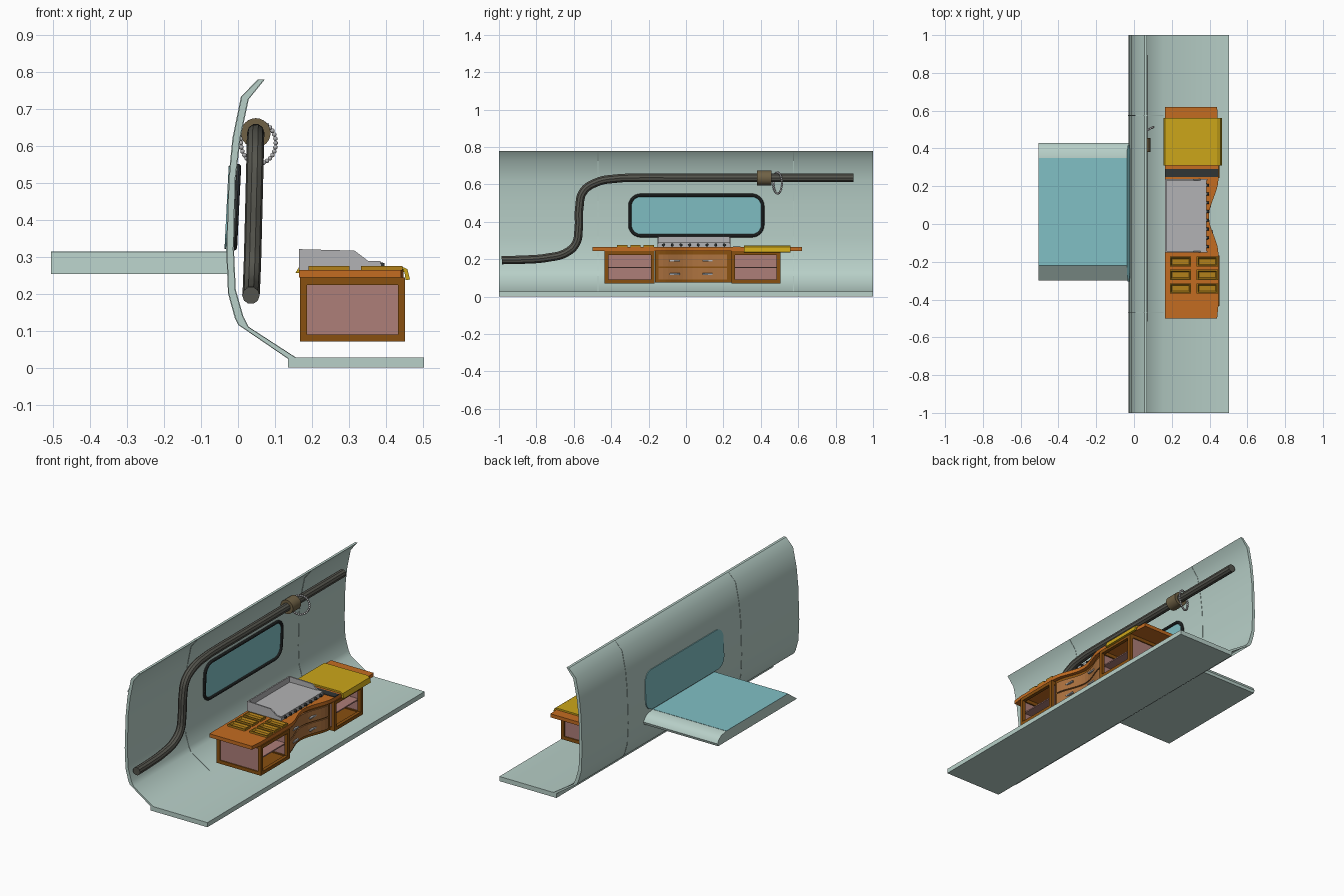
import bpy, bmesh
from math import pi, cos, sin
from mathutils import Vector, Matrix

if "Cube" in bpy.data.objects:
    bpy.data.objects.remove(bpy.data.objects["Cube"])


def mat(name, r, g, b):
    m = bpy.data.materials.new(name)
    m.diffuse_color = (r, g, b, 1)
    m.use_nodes = True
    m.node_tree.nodes["Principled BSDF"].inputs["Base Color"].default_value = m.diffuse_color
    return m


SHELL = mat("pale_green", .48, .63, .58)
TEAL = mat("teal", .22, .53, .56)
DARK = mat("dark_metal", .03, .035, .035)
PIPE = mat("pipe_grey", .09, .09, .075)
BRASS = mat("bronze", .16, .12, .06)
STEEL = mat("steel", .45, .45, .46)
ORANGE = mat("orange_wood", .55, .15, .015)
BROWN = mat("brown_wood", .25, .08, .005)
DRAWER = mat("drawer_wood", .42, .17, .05)
PINK = mat("pink_panel", .42, .21, .19)
YELLOW = mat("yellow_cloth", .6, .38, .01)
GOLD = mat("gold", .45, .22, .01)


def finish(name, bm, m, smooth=False):
    bmesh.ops.recalc_face_normals(bm, faces=bm.faces)
    me = bpy.data.meshes.new(name)
    bm.to_mesh(me)
    bm.free()
    me.materials.append(m)
    ob = bpy.data.objects.new(name, me)
    bpy.context.collection.objects.link(ob)
    if smooth:
        bpy.ops.object.select_all(action='DESELECT')
        ob.select_set(True)
        bpy.context.view_layer.objects.active = ob
        bpy.ops.object.shade_smooth_by_angle(angle=0.6)
    return ob


def prism(name, pts, axis, a, b, m, smooth=False):
    """Extrude a 2D outline along axis; the outline uses the other two axes in order."""
    bm = bmesh.new()
    def at(p, t):
        c = list(p)
        c.insert('xyz'.index(axis), t)
        return bm.verts.new(c)
    lo, hi = [at(p, a) for p in pts], [at(p, b) for p in pts]
    bm.faces.new(lo)
    bm.faces.new(hi)
    for i in range(len(pts)):
        j = (i + 1) % len(pts)
        bm.faces.new((lo[i], lo[j], hi[j], hi[i]))
    return finish(name, bm, m, smooth)


def box(name, x, y, z, m, bevel=0):
    ob = prism(name, [(x[0], y[0]), (x[1], y[0]), (x[1], y[1]), (x[0], y[1])], 'z', *z, m)
    if bevel:
        mod = ob.modifiers.new("bevel", 'BEVEL')
        mod.width, mod.segments = bevel, 2
    return ob


def tube(name, pts, r, m, cyclic=False, bezier=False):
    cu = bpy.data.curves.new(name, 'CURVE')
    cu.dimensions, cu.bevel_depth, cu.bevel_resolution, cu.use_fill_caps = '3D', r, 3, True
    sp = cu.splines.new('BEZIER' if bezier else 'POLY')
    pv = sp.bezier_points if bezier else sp.points
    pv.add(len(pts) - 1)
    for q, p in zip(pv, pts):
        if bezier:
            q.co = p
            q.handle_left_type = q.handle_right_type = 'AUTO'
        else:
            q.co = (*p, 1)
    sp.use_cyclic_u = cyclic
    tmp = bpy.data.objects.new(name + "_path", cu)
    bpy.context.collection.objects.link(tmp)
    bpy.context.view_layer.update()
    me = bpy.data.meshes.new_from_object(tmp.evaluated_get(bpy.context.evaluated_depsgraph_get()))
    bpy.data.objects.remove(tmp)
    bm = bmesh.new()
    bm.from_mesh(me)
    bmesh.ops.remove_doubles(bm, verts=bm.verts, dist=1e-5)
    finish(name, bm, m, True)


# Curved hull wall with floor
inner = [(.155, .027), (.027, .11), (.013, .137), (-.008, .21), (-.013, .32), (-.008, .51),
         (.005, .62), (.027, .725), (.07, .778)]
outer = [(.055, .778), (.01, .732), (-.013, .62), (-.024, .51), (-.03, .32), (-.025, .2),
         (-.007, .135), (.003, .115), (.135, .025)]
prism("hull_wall", [(.135, 0), (.503, 0), (.503, .027)] + inner + outer, 'y', -1, 1, SHELL, True)
for i, y in enumerate((-.47, .575)):
    rib = [(x + .002, z) for x, z in inner] + [(x - .002, z) for x, z in outer]
    prism(f"wall_seam_{i}", rib, 'y', y - .002, y + .002, SHELL)

# Wing stub with teal top panel
wing = [(-.30, .253), (-.22, .312), (.35, .312), (.395, .305), (.42, .288), (.43, .268), (.425, .253)]
prism("wing", wing, 'x', -.505, -.02, SHELL, True)
box("wing_top_panel", (-.505, -.025), (-.22, .35), (.311, .3135), TEAL)

# Window pane and frame, leaning with the wall
def rounded(y0, y1, z0, z1, r, n=6):
    out = []
    for k, (cy, cz) in enumerate(((y1 - r, z1 - r), (y0 + r, z1 - r), (y0 + r, z0 + r), (y1 - r, z0 + r))):
        for i in range(n + 1):
            t = (k + i / n) * pi / 2
            out.append((cy + r * cos(t), cz + r * sin(t)))
    return out


lean = lambda z: (z - .43) * .05
pane = prism("window_pane", rounded(-.305, .415, .32, .545, .06), 'x', -.031, -.007, TEAL)
for v in pane.data.vertices:
    v.co.x += lean(v.co.z)
loop = [(-.006 + lean(z), y, z) for y, z in rounded(-.30, .41, .325, .542, .058)]
tube("window_frame", loop, .009, DARK, cyclic=True)

# Bent pipe, collar and bead chain
path = [(.035, -.985, .195), (.035, -.88, .197), (.036, -.74, .208), (.037, -.64, .235), (.039, -.588, .285),
        (.041, -.574, .36), (.044, -.57, .48), (.046, -.55, .56), (.047, -.48, .61), (.048, -.37, .631),
        (.048, -.25, .635), (.048, -.1, .635), (.048, .895, .635)]
tube("pipe", path, .0235, PIPE, bezier=True)
bm = bmesh.new()
bmesh.ops.create_cone(bm, cap_ends=True, segments=24, radius1=.04, radius2=.04, depth=.076,
                      matrix=Matrix.Translation((.048, .418, .634)) @ Matrix.Rotation(pi / 2, 4, 'X'))
finish("pipe_collar", bm, BRASS, True)
bm = bmesh.new()
for i in range(30):
    t = 2 * pi * i / 30
    p = Vector((.055 + .047 * cos(t), .49 + .023 * cos(t), .607 + .056 * sin(t)))
    bmesh.ops.create_icosphere(bm, subdivisions=2, radius=.0062, matrix=Matrix.Translation(p))
finish("bead_chain", bm, STEEL, True)

# Counter top with a scooped front edge
def front(y):
    return .447 - .05 * (.5 + .5 * cos(pi * (y - .04) / .2))


ys = [-.16 + .4 * i / 16 for i in range(17)]
scoop = [(front(y), y) for y in ys]
prism("counter_top", [(.165, -.5), (.44, -.5), (.447, -.43)] + scoop + [(.447, .5), (.44, .62), (.165, .62)],
      'z', .243, .264, ORANGE)

# Open side cabinets: framed boxes with pink panels and a shelf
def cabinet(name, y0, y1, x0=.167, x1=.452, z0=.07, z1=.243, w=.02):
    for i, x in enumerate((x0, x1 - w)):
        for j, y in enumerate((y0, y1 - w)):
            box(f"{name}_post_{i}{j}", (x, x + w), (y, y + w), (z0, z1), BROWN)
    for k, z in enumerate((z0, z1 - w)):
        for i, x in enumerate((x0, x1 - w)):
            box(f"{name}_long_rail_{i}{k}", (x, x + w), (y0 + w, y1 - w), (z, z + w), BROWN)
        for j, y in enumerate((y0, y1 - w)):
            box(f"{name}_side_rail_{j}{k}", (x0 + w, x1 - w), (y, y + w), (z, z + w), BROWN)
    xi, yi, zi = (x0 + w, x1 - w), (y0 + w, y1 - w), (z0 + w, z1 - w)
    for j, y in enumerate((y0 + .006, y1 - .012)):
        box(f"{name}_side_panel_{j}", xi, (y, y + .006), zi, PINK)
    box(f"{name}_back_panel", (x0 + .006, x0 + .012), yi, zi, PINK)
    box(f"{name}_bottom_panel", xi, yi, (z0 + .008, z0 + .015), BROWN)
    box(f"{name}_shelf", (x0 + .012, x1 - .02), (y0 + .012, y1 - .012), (.152, .159), PINK)


cabinet("left_cabinet", -.435, -.168)
cabinet("right_cabinet", .243, .505)

# Curved centre cabinet with drawers and handles
def curved(off, y0, y1, x0=.167):
    row = [y0 + (y1 - y0) * i / 14 for i in range(15)]
    return [(x0, y0)] + [(front(y) - off, y) for y in row] + [(x0, y1)]


prism("centre_cabinet", curved(.022, -.167, .242), 'z', .074, .243, BROWN)
for k, z in enumerate((.09, .161)):
    prism(f"drawer_{k}", curved(.015, -.148, .22, .3), 'z', z, z + .064, DRAWER)
    for j, y in enumerate((-.06, .115)):
        x = front(y) - .016
        box(f"drawer_handle_{k}{j}", (x, x + .012), (y - .028, y + .028), (z + .026, z + .035), STEEL, .002)

# Griddle with splash guards and knobs
side = [(.165, .264), (.386, .264), (.388, .281), (.352, .288), (.315, .316), (.165, .32)]
box("griddle_body", (.165, .385), (-.15, .235), (.262, .288), STEEL)
for i, y in enumerate((-.152, .229)):
    prism(f"griddle_side_guard_{i}", side, 'y', y, y + .008, STEEL)
box("griddle_back_guard", (.165, .173), (-.15, .235), (.264, .32), STEEL)
bm = bmesh.new()
for i in range(8):
    p = Vector((.389, -.12 + i * .0465, .276))
    bmesh.ops.create_cone(bm, cap_ends=True, segments=12, radius1=.008, radius2=.007, depth=.014,
                          matrix=Matrix.Translation(p) @ Matrix.Rotation(pi / 2, 4, 'Y'))
finish("griddle_knobs", bm, DARK, True)

# Sunken food pans in two columns
for i, x in enumerate((.19, .332)):
    for j, y in enumerate((-.368, -.296, -.226)):
        bm = bmesh.new()
        loops = []
        for d, z in ((0, .26), (0, .275), (.006, .275), (.012, .265)):
            loops.append([bm.verts.new(c) for c in ((x + d, y + d, z), (x + .112 - d, y + d, z),
                                                    (x + .112 - d, y + .054 - d, z), (x + d, y + .054 - d, z))])
        for a, b in zip(loops, loops[1:]):
            for k in range(4):
                bm.faces.new((a[k], a[k - 1], b[k - 1], b[k]))
        bm.faces.new(loops[-1])
        bm.faces.new(loops[0])
        finish(f"food_pan_{i}{j}", bm, GOLD)

# Dark strip and yellow cloth folded over the front edge
box("dark_strip", (.165, .447), (.25, .292), (.262, .267), DARK)
fold = [(.155, .255), (.165, .272), (.44, .274), (.458, .266), (.465, .238), (.453, .236), (.45, .258)]
prism("yellow_cloth", fold, 'y', .31, .56, YELLOW)
